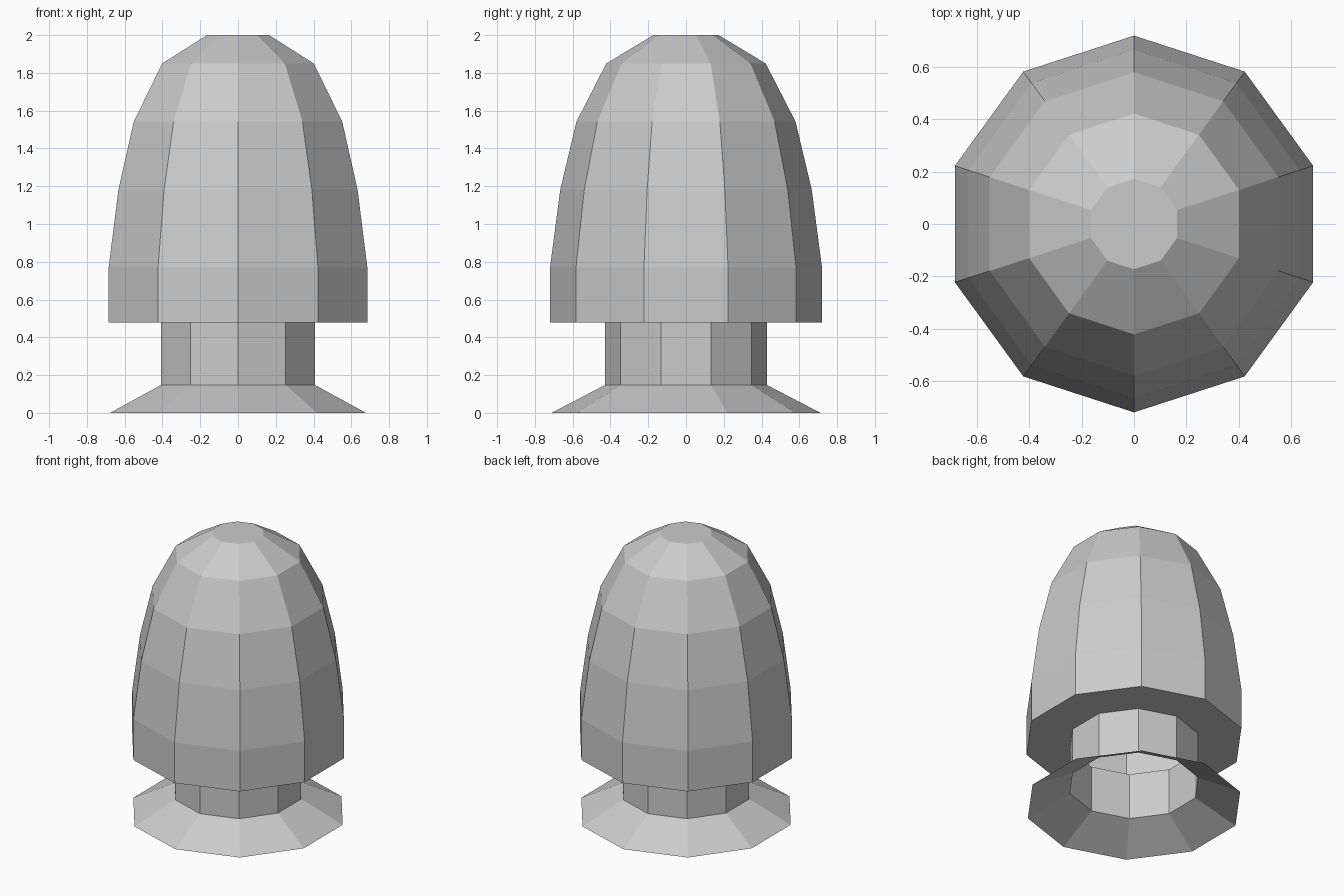
import bpy, bmesh
from math import sin, cos, pi

if "Cube" in bpy.data.objects:
    bpy.data.objects.remove(bpy.data.objects["Cube"])

SIDES = 10


def lathe(name, profile, cap_top=False):
    """Spin (radius, z) points into a thin ten-sided shell, open at the bottom."""
    bm = bmesh.new()
    rings = []
    for r, z in profile:
        angles = [pi / 2 + 2 * pi * i / SIDES for i in range(SIDES)]
        rings.append([bm.verts.new((r * cos(a), r * sin(a), z)) for a in angles])
    for low, high in zip(rings, rings[1:]):
        for i in range(SIDES):
            j = (i + 1) % SIDES
            bm.faces.new((low[i], low[j], high[j], high[i]))
    if cap_top:
        bm.faces.new(rings[-1])
    mesh = bpy.data.meshes.new(name)
    bm.to_mesh(mesh)
    bm.free()
    obj = bpy.data.objects.new(name, mesh)
    bpy.context.collection.objects.link(obj)
    return obj


# Flared foot and straight neck, hollow underneath
lathe("foot_and_neck", [(0.712, 0), (0.43, 0.147), (0.43, 0.478)])

# Domed head with a flat underside ring and a small flat top
lathe("domed_head", [(0.43, 0.478), (0.72, 0.478), (0.72, 0.77), (0.666, 1.18),
                     (0.58, 1.542), (0.422, 1.85), (0.173, 2.0)], cap_top=True)
